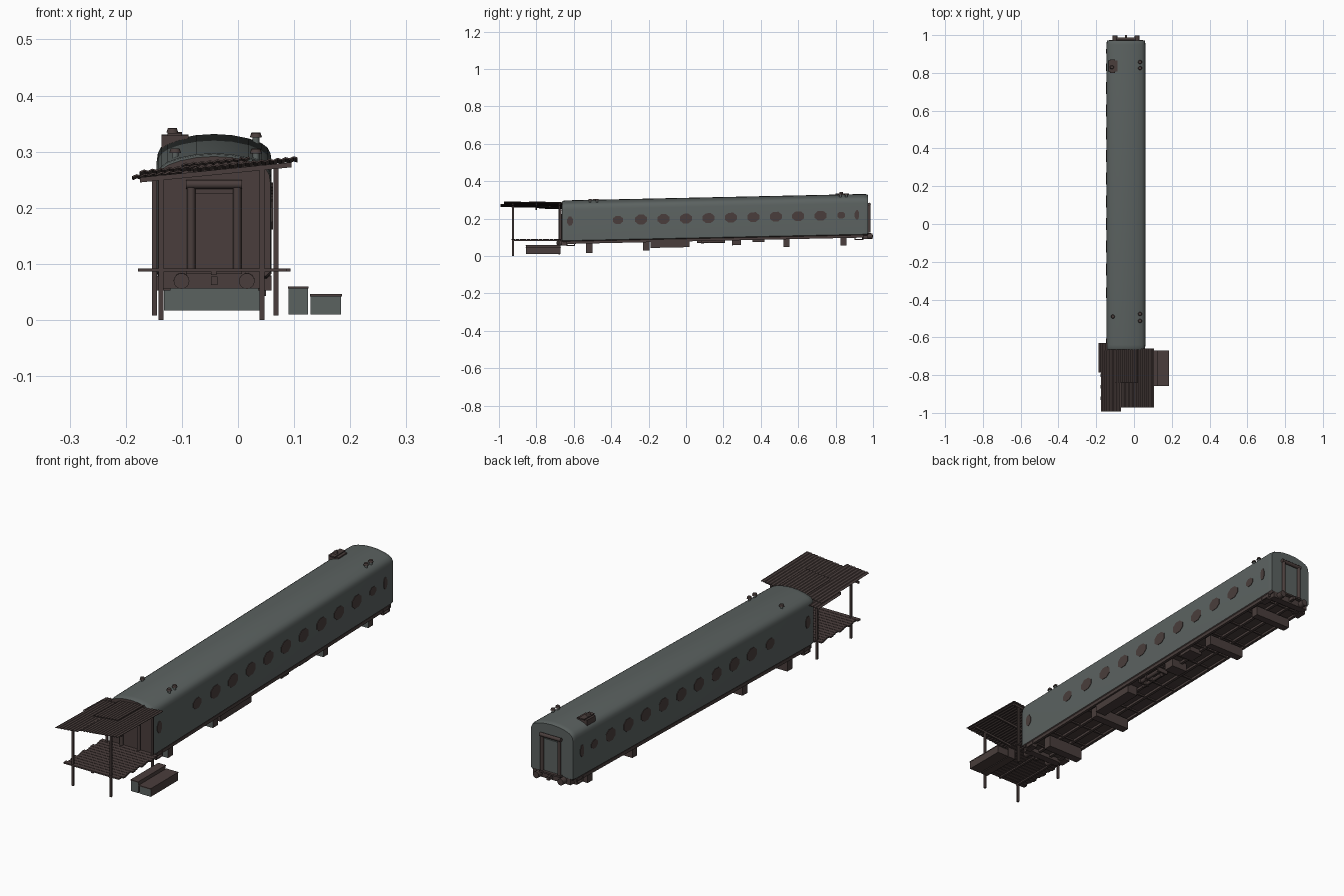
import bpy, bmesh, math
from mathutils import Matrix, Vector

if "Cube" in bpy.data.objects:
    bpy.data.objects.remove(bpy.data.objects["Cube"])

CX = -0.0425          # centre line of the carriage
SLOPE = 0.0214        # carriage rises towards the back


def material(name, rgb):
    m = bpy.data.materials.new(name)
    m.diffuse_color = (*rgb, 1)
    m.use_nodes = True
    m.node_tree.nodes["Principled BSDF"].inputs["Base Color"].default_value = m.diffuse_color
    return m


GREY = material("weathered grey green", (0.105, 0.122, 0.118))
BROWN = material("rusty brown", (0.068, 0.048, 0.045))


def finish(name, bm, mats, tilt=False, rule=None, smooth=False):
    """Turn a bmesh into an object; tilt follows the slope of the carriage."""
    if tilt:
        for v in bm.verts:
            v.co.z += SLOPE * v.co.y
    bmesh.ops.recalc_face_normals(bm, faces=bm.faces)
    if rule:
        for f in bm.faces:
            f.material_index = rule(f)
    me = bpy.data.meshes.new(name)
    bm.to_mesh(me)
    bm.free()
    for m in mats:
        me.materials.append(m)
    ob = bpy.data.objects.new(name, me)
    bpy.context.collection.objects.link(ob)
    if smooth:
        bpy.ops.object.select_all(action='DESELECT')
        ob.select_set(True)
        bpy.context.view_layer.objects.active = ob
        bpy.ops.object.shade_smooth_by_angle(angle=math.radians(35))
    return ob


def box(name, x, y, z, mats=(BROWN,), tilt=False, rule=None):
    bm = bmesh.new()
    size = Matrix.Diagonal((x[1] - x[0], y[1] - y[0], z[1] - z[0], 1))
    mid = Matrix.Translation((sum(x) / 2, sum(y) / 2, sum(z) / 2))
    bmesh.ops.create_cube(bm, size=1, matrix=mid @ size)
    return finish(name, bm, mats, tilt, rule)


def rod(name, centre, r, depth, axis='Z', sides=12, mat=BROWN, tilt=False, r2=None):
    bm = bmesh.new()
    rot = {'Z': Matrix(), 'Y': Matrix.Rotation(math.pi / 2, 4, 'X'),
           'X': Matrix.Rotation(math.pi / 2, 4, 'Y')}[axis]
    bmesh.ops.create_cone(bm, cap_ends=True, segments=sides, radius1=r,
                          radius2=r if r2 is None else r2, depth=depth,
                          matrix=Matrix.Translation(centre) @ rot)
    return finish(name, bm, (mat,), tilt, smooth=True)


def front_grey(f):
    return 1 if f.normal.y < -0.8 else 0


# Carriage shell: arched section lofted along the length, slightly rounded ends
half = [(0.094, 0.088), (0.1025, 0.096), (0.1025, 0.262), (0.1005, 0.276), (0.095, 0.287),
        (0.084, 0.295), (0.062, 0.303), (0.032, 0.309)]
section = half + [(0, 0.311)] + [(-x, z) for x, z in reversed(half)]
bm = bmesh.new()
loops = []
for y, k in ((-0.664, 0.955), (-0.657, 0.985), (-0.64, 1), (0.95, 1), (0.965, 0.985), (0.972, 0.955)):
    loops.append([bm.verts.new((CX + x * (0.5 + 0.5 * k), y, 0.19 + (z - 0.19) * k))
                  for x, z in section])
n = len(section)
for a, b in zip(loops, loops[1:]):
    for i in range(n):
        bm.faces.new((a[i], a[(i + 1) % n], b[(i + 1) % n], b[i]))
bm.faces.new(loops[0])
bm.faces.new(loops[-1])
finish("carriage_shell", bm, (GREY, BROWN), True,
       lambda f: 1 if f.normal.y < -0.6 or f.normal.z < -0.6 else 0, smooth=True)

# Window plates on both sides
windows = [(-0.62, 0.03, 0.05), (-0.364, 0.054, 0.044), (0.83, 0.042, 0.036), (0.914, 0.024, 0.05)]
windows += [(-0.24 + 0.12 * i, 0.064, 0.052) for i in range(9)]
for side in (-1, 1):
    for y, w, h in windows:
        bm = bmesh.new()
        k = math.cos(math.pi / 8)
        bmesh.ops.create_cone(
            bm, cap_ends=True, segments=8, radius1=0.5 / k, radius2=0.5 / k, depth=0.004,
            matrix=Matrix.Translation((CX + side * 0.1025, y, 0.2)) @ Matrix.Diagonal((1, w, h, 1))
            @ Matrix.Rotation(math.pi / 2, 4, 'Y') @ Matrix.Rotation(math.pi / 8, 4, 'Z'))
        finish("window", bm, (BROWN,), True)

# End gangways: door, rollers, lintel, buffers and coupler at both ends
for tag, y, s in (("front", -0.664, -1), ("back", 0.972, 1)):
    def span(a, b):
        return tuple(sorted((y + s * a, y + s * b)))
    for x in (-0.041, 0.041):
        rod(tag + "_gangway_roller", (CX + x, y + s * 0.008, 0.178), 0.0075, 0.146, tilt=True)
        rod(tag + "_buffer", (CX + x * 1.42, y + s * 0.012, 0.084), 0.014, 0.028, 'Y', 16, tilt=True)
    rod(tag + "_gangway_lintel", (CX, y + s * 0.008, 0.256), 0.008, 0.1, 'X', tilt=True)
    box(tag + "_door", (CX - 0.034, CX + 0.034), span(0, 0.003), (0.1, 0.24),
        (BROWN if s < 0 else GREY,), True)
    box(tag + "_threshold", (CX - 0.05, CX + 0.05), span(0, 0.016), (0.096, 0.103), tilt=True)
    box(tag + "_coupler", (CX - 0.006, CX + 0.006), span(-0.02, 0.028), (0.077, 0.092), tilt=True)
    box(tag + "_buffer_beam", (CX - 0.09, CX + 0.09), span(-0.03, 0.001), (0.07, 0.096), tilt=True)
    for side in (-1, 1):
        # corner entrance steps
        for dz, dx in ((0.066, 0.0), (0.08, -0.008)):
            c = CX + side * (0.09 + dx)
            box(tag + "_corner_step", (c - 0.012, c + 0.012), span(-0.07, -0.025), (dz, dz + 0.005), tilt=True)
        for d in (-0.07, -0.028):
            c = CX + side * 0.09
            box(tag + "_step_bracket", (c - 0.012, c + 0.012), span(d, d + 0.004), (0.066, 0.092), tilt=True)

# Underframe beams and ribs
for x in (-0.094, -0.03, 0.03, 0.094):
    box("underframe_beam", (CX + x - 0.006, CX + x + 0.006), (-0.64, 0.95), (0.078, 0.092), tilt=True)
for i in range(14):
    y = -0.6 + i * 0.116
    box("underframe_rib", (CX - 0.09, CX + 0.09), (y, y + 0.008), (0.082, 0.09), tilt=True)

# Support timbers lying across beneath the carriage
for y0, y1, z0 in ((-0.535, -0.5, 0.028), (-0.23, -0.195, 0.034), (0.52, 0.553, 0.036), (0.825, 0.857, 0.038)):
    box("support_timber", (-0.132, 0.042), (y0, y1), (z0, 0.08), (BROWN, GREY), True, front_grey)

# Equipment under the floor
box("battery_box", (0.0, 0.05), (-0.19, 0.02), (0.047, 0.09), tilt=True)
box("equipment_box", (-0.04, 0.035), (0.245, 0.295), (0.052, 0.09), tilt=True)
box("small_equipment_box", (-0.02, 0.045), (0.355, 0.42), (0.066, 0.09), tilt=True)
for x, y, r in ((0.03, 0.14, 0.009), (0.0, 0.12, 0.008)):
    rod("air_tank", (x, y, 0.075), r, 0.12, 'Y', tilt=True)
for y in (0.08, 0.12, 0.2):
    box("tank_hanger", (-0.01, 0.042), (y, y + 0.008), (0.066, 0.09), tilt=True)


# Roof ventilators and hatch
def ventilator(x, y, z):
    rod("vent_stem", (x, y, z), 0.006, 0.024, mat=GREY, tilt=True)
    rod("vent_cap", (x, y, z + 0.011), 0.0105, 0.008, tilt=True, r2=0.008)


for x, y in ((0.032, 0.857), (0.032, 0.825), (0.032, -0.476), (0.032, -0.513), (-0.112, -0.49)):
    ventilator(x, y, 0.301)
ventilator(-0.117, 0.83, 0.309)
box("roof_hatch", (-0.136, -0.088), (0.808, 0.866), (0.285, 0.312), tilt=True)
box("roof_hatch_lid", (-0.126, -0.1), (0.80, 0.872), (0.311, 0.316), tilt=True)


# Porch awning of corrugated sheets
def awning_z(x):
    return 0.2575 + (x + 0.185) * 0.1


def sheet(name, x, y, lift, turn=0.0):
    bm = bmesh.new()
    steps = int((x[1] - x[0]) / 0.007)
    rows = []
    for i in range(steps + 1):
        px = x[0] + (x[1] - x[0]) * i / steps
        z = awning_z(px) + lift + (0.0014 if i % 2 else -0.0014)
        rows.append([bm.verts.new((px, py, z - turn * (py - y[0]))) for py in y])
    for a, b in zip(rows, rows[1:]):
        bm.faces.new((a[0], b[0], b[1], a[1]))
    ob = finish(name, bm, (BROWN,))
    mod = ob.modifiers.new("thickness", 'SOLIDIFY')
    mod.thickness = 0.003
    mod.offset = 0


sheet("awning_sheet_right", (-0.08, 0.106), (-0.972, -0.66), 0.003, 0.02)
sheet("awning_sheet_left", (-0.175, -0.07), (-0.992, -0.67), 0.006, 0.02)
sheet("awning_sheet_low", (-0.188, -0.1), (-0.785, -0.63), -0.001, 0.03)
sheet("awning_patch", (-0.1, 0.02), (-0.84, -0.665), 0.011, 0.02)

# Awning rafters and posts
for y in (-0.925, -0.80, -0.675):
    bm = bmesh.new()
    bmesh.ops.create_cube(bm, size=1, matrix=Matrix.Translation((-0.04, y, 0))
                          @ Matrix.Diagonal((0.27, 0.008, 0.009, 1)))
    for v in bm.verts:
        v.co.z += awning_z(v.co.x) - 0.009
    finish("awning_rafter", bm, (BROWN,))
for x, y, z0 in ((-0.137, -0.925, 0.0), (0.043, -0.925, 0.0), (-0.149, -0.677, 0.008), (0.068, -0.677, 0.008)):
    box("porch_post", (x - 0.0045, x + 0.0045), (y - 0.0045, y + 0.0045), (z0, awning_z(x) - 0.004))

# Porch deck: planks across with joists beneath
count = 13
for i in range(count):
    y = -0.932 + i * 0.0205
    j = 0.004 * ((i * 5) % 3 - 1)
    box("deck_plank", (-0.174 + j, 0.09 + j), (y, y + 0.0185), (0.086, 0.092))
for x in (-0.137, -0.043, 0.043):
    box("deck_joist", (x - 0.005, x + 0.005), (-0.93, -0.667), (0.08, 0.0865))

# Step crates beside the porch
for x, z1 in (((0.09, 0.125), 0.06), ((0.129, 0.184), 0.046)):
    box("step_crate", x, (-0.855, -0.672), (0.01, z1 - 0.004), (BROWN, GREY), rule=front_grey)
    box("step_crate_lid", (x[0] - 0.001, x[1] + 0.001), (-0.858, -0.669), (z1 - 0.004, z1))
